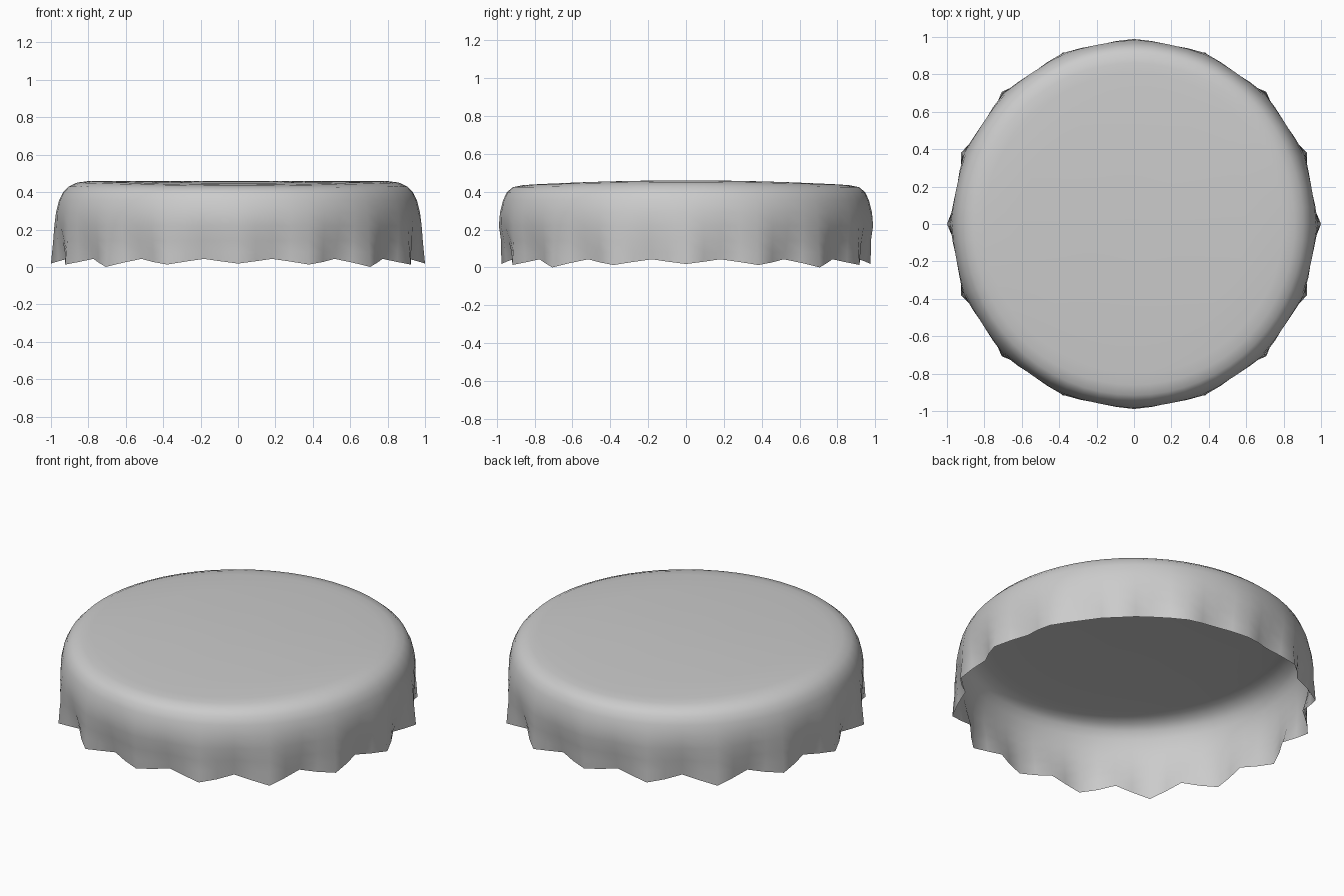
import bpy, bmesh
from math import sin, cos, pi

if "Cube" in bpy.data.objects:
    bpy.data.objects.remove(bpy.data.objects["Cube"])

TIPS = 16          # crimp points around the rim
COLS = TIPS * 4    # columns around the wall

# rings: radius at crimp tip, radius at crimp valley, height, crown droop
RINGS = [
    (0.30, 0.30, 0.460, 0.003),
    (0.60, 0.60, 0.460, 0.012),
    (0.80, 0.80, 0.459, 0.020),
    (0.86, 0.86, 0.451, 0.016),
    (0.905, 0.905, 0.430, 0.006),
    (0.936, 0.936, 0.398, 0.0),
    (0.957, 0.955, 0.355, 0.0),
    (0.973, 0.968, 0.290, 0.0),
    (0.982, 0.966, 0.220, 0.0),
    (0.988, 0.955, 0.140, 0.0),
    (0.994, 0.941, 0.080, 0.0),
    (1.000, 0.930, 0.000, 0.0),   # zigzag rim
]

bm = bmesh.new()
centre = bm.verts.new((0, 0, 0.46))
rows = []
for k, (r_tip, r_valley, z, droop) in enumerate(RINGS):
    row = []
    for i in range(COLS):
        a = 2 * pi * i / COLS
        w = 0.5 + 0.5 * cos(TIPS * a)          # 1 at tips, 0 at valleys
        r = r_valley + (r_tip - r_valley) * w
        low = max(0.0, 1 - z / 0.25)
        r -= 0.025 * low * w * sin(a) ** 16    # front and back tips tuck in
        if 0.2 < z < 0.44:
            r += 0.010 * sin(a) ** 2           # slightly fuller front and back
        h = z - droop * sin(a) ** 2
        if k == len(RINGS) - 1:
            h = 0.018 * abs(cos(2 * a)) * w + 0.043 * (1 - w)
        row.append(bm.verts.new((r * cos(a), r * sin(a), h)))
    rows.append(row)

# crown fan and wall quads
for i in range(COLS):
    j = (i + 1) % COLS
    bm.faces.new((centre, rows[0][i], rows[0][j]))
    for up, dn in zip(rows, rows[1:]):
        bm.faces.new((up[i], dn[i], dn[j], up[j]))

for f in bm.faces:
    f.smooth = True
mesh = bpy.data.meshes.new("bottle_cap")
bm.to_mesh(mesh)
bm.free()
cap = bpy.data.objects.new("bottle_cap", mesh)
bpy.context.collection.objects.link(cap)
